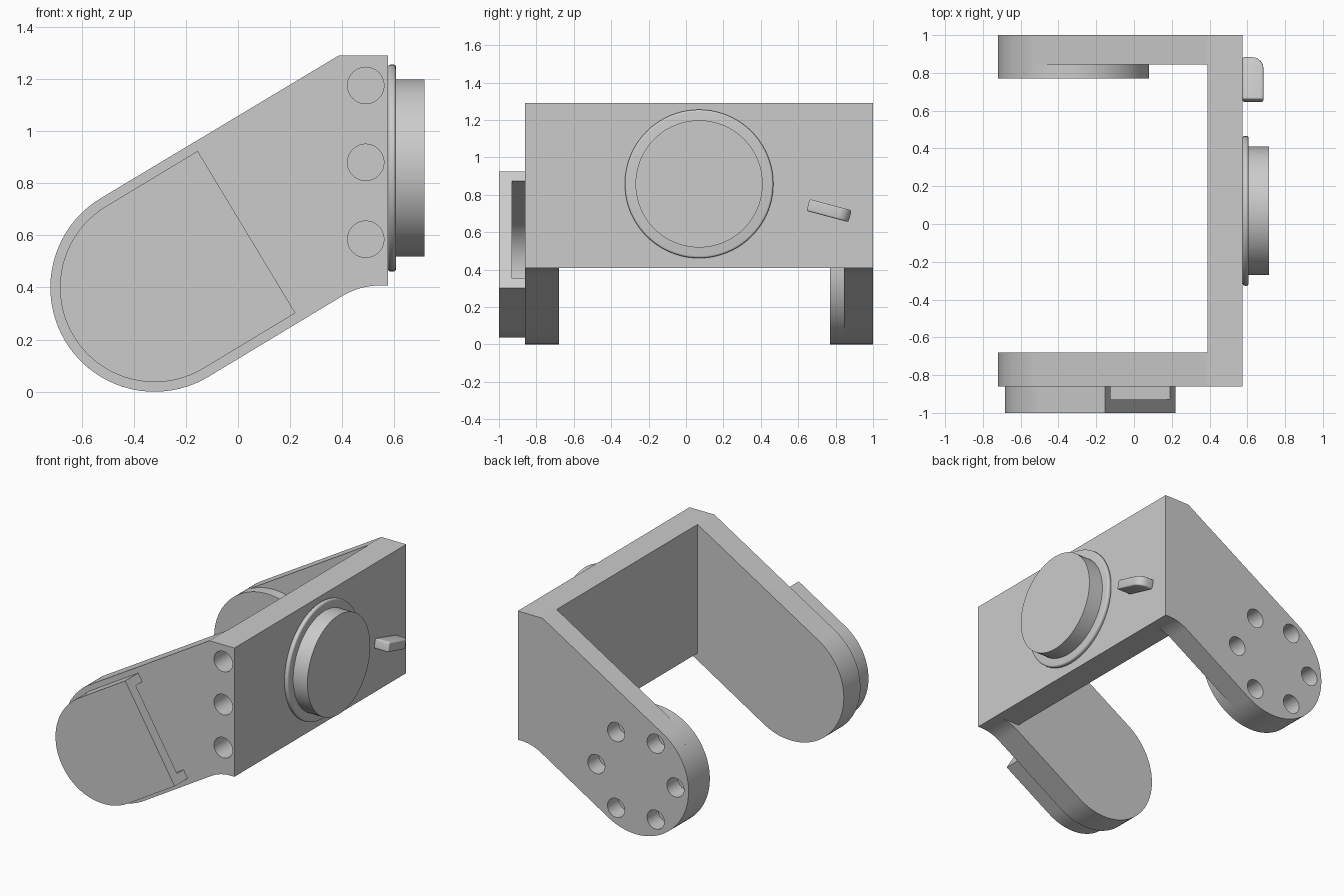
import bpy, bmesh
from math import radians, sin, cos, tan, pi
from mathutils import Matrix, Vector

cube = bpy.data.objects.get("Cube")
if cube:
    bpy.data.objects.remove(cube)

grey = bpy.data.materials.new("light grey")
grey.use_nodes = True
COLOUR = (0.6, 0.6, 0.6, 1)
grey.diffuse_color = COLOUR
grey.node_tree.nodes["Principled BSDF"].inputs["Base Color"].default_value = COLOUR

TILT = radians(31.1)                 # slope of the arms
END = Vector((-0.32, 0.4))           # centre of the rounded arm ends
R = 0.4
ALONG = Vector((cos(TILT), sin(TILT)))
ACROSS = Vector((-sin(TILT), cos(TILT)))


def make(name, bm):
    bmesh.ops.recalc_face_normals(bm, faces=bm.faces)
    mesh = bpy.data.meshes.new(name)
    bm.to_mesh(mesh)
    bm.free()
    mesh.materials.append(grey)
    ob = bpy.data.objects.new(name, mesh)
    bpy.context.collection.objects.link(ob)
    return ob


def prism(name, outline, y0, y1):
    """Extrude an x-z outline from y0 to y1."""
    bm = bmesh.new()
    face = bm.faces.new([bm.verts.new((p[0], y0, p[1])) for p in outline])
    ext = bmesh.ops.extrude_face_region(bm, geom=[face])["geom"]
    bmesh.ops.translate(bm, vec=(0, y1 - y0, 0),
                        verts=[v for v in ext if isinstance(v, bmesh.types.BMVert)])
    return make(name, bm)


def circle(centre, r, n=64):
    return [(centre[0] + r * cos(2 * pi * i / n), centre[1] + r * sin(2 * pi * i / n))
            for i in range(n)]


def round_end(r, n=40):
    """Half circle from the upper to the lower side of an arm."""
    angles = [TILT + pi / 2 + pi * i / n for i in range(n + 1)]
    return [END + r * Vector((cos(a), sin(a))) for a in angles]


def tongue(r, length):
    return round_end(r) + [END + ALONG * length - ACROSS * r, END + ALONG * length + ACROSS * r]


def boolean(ob, other, operation="DIFFERENCE"):
    mod = ob.modifiers.new("cut", "BOOLEAN")
    mod.operation, mod.object, mod.solver = operation, other, "EXACT"
    bpy.context.view_layer.objects.active = ob
    bpy.ops.object.modifier_apply(modifier="cut")
    bpy.data.objects.remove(other)


def finish(ob, bevel=0):
    bpy.ops.object.select_all(action="DESELECT")
    ob.select_set(True)
    bpy.context.view_layer.objects.active = ob
    if bevel:
        mod = ob.modifiers.new("bevel", "BEVEL")
        mod.width, mod.segments = bevel, 4
        mod.limit_method, mod.angle_limit = "ANGLE", radians(40)
        bpy.ops.object.modifier_apply(modifier="bevel")
    bpy.ops.object.shade_smooth_by_angle(angle=radians(30))


# Bracket side outline: rounded end, sloped underside, fillet, upright plate
PLATE_X, PLATE_IN, BOTTOM, TOP = 0.575, 0.39, 0.408, 1.29
low = END - ACROSS * R
corner = Vector((low.x + (BOTTOM - low.y) / tan(TILT), BOTTOM))
start, stop = corner - ALONG * 0.081, corner + Vector((0.081, 0))
fillet = []
for i in range(11):
    t = i / 10
    fillet.append(start * (1 - t) ** 2 + corner * 2 * t * (1 - t) + stop * t * t)
side = round_end(R) + fillet + [(PLATE_X, BOTTOM), (PLATE_X, TOP), (PLATE_IN - 0.003, TOP)]
bracket = prism("bracket", side, -0.86, 1)

# Open space between the two arms and under the plate
gap = [(-1, -1), (1, -1), (1, BOTTOM), (PLATE_IN, BOTTOM), (PLATE_IN, 2), (-1, 2)]
boolean(bracket, prism("gap_cutter", gap, -0.68, 0.845))

# Round boss on the inside of the back arm
boolean(bracket, prism("boss", circle(END, R, 80), 0.77, 0.9), "UNION")

# Three blind holes in the front edge of the plate
for z in (0.585, 0.88, 1.175):
    boolean(bracket, prism("hole_cutter", circle((0.49, z), 0.07, 32), -1, -0.7))

# Ring of six blind holes in the back arm
for i in range(6):
    a = i * pi / 3
    spot = END + 0.3 * Vector((cos(a), sin(a)))
    boolean(bracket, prism("hole_cutter", circle(spot, 0.065, 32), 0.88, 1.1))
finish(bracket)

# Hollow cover on the front arm, open at its upper end
cover = prism("front_cover", tongue(0.363, 0.412), -1, -0.86)
boolean(cover, prism("pocket_cutter", tongue(0.303, 0.6), -0.93, -0.8))
finish(cover)


# Dial and its collar on the right face
def disc(name, r, x0, x1, bevel):
    bm = bmesh.new()
    bmesh.ops.create_cone(bm, cap_ends=True, segments=80, radius1=r, radius2=r, depth=x1 - x0,
                          matrix=Matrix.Translation(((x0 + x1) / 2, 0.07, 0.858))
                          @ Matrix.Rotation(pi / 2, 4, "Y"))
    finish(make(name, bm), bevel)


disc("dial_collar", 0.397, PLATE_X, 0.607, 0.012)
disc("dial", 0.34, PLATE_X, 0.715, 0)

# Small tilted lever beside the dial, with one rounded end
bm = bmesh.new()
bmesh.ops.create_cube(bm, size=1, matrix=Matrix.Translation((0.63, 0.765, 0.715))
                      @ Matrix.Rotation(radians(-15), 4, "X")
                      @ Matrix.Diagonal((0.11, 0.232, 0.065, 1)))
tip = [e for e in bm.edges if all(v.co.x > 0.65 and v.co.y > 0.8 for v in e.verts)]
bmesh.ops.bevel(bm, geom=tip, offset=0.06, segments=8, profile=0.5, affect="EDGES")
finish(make("lever", bm), 0.01)
